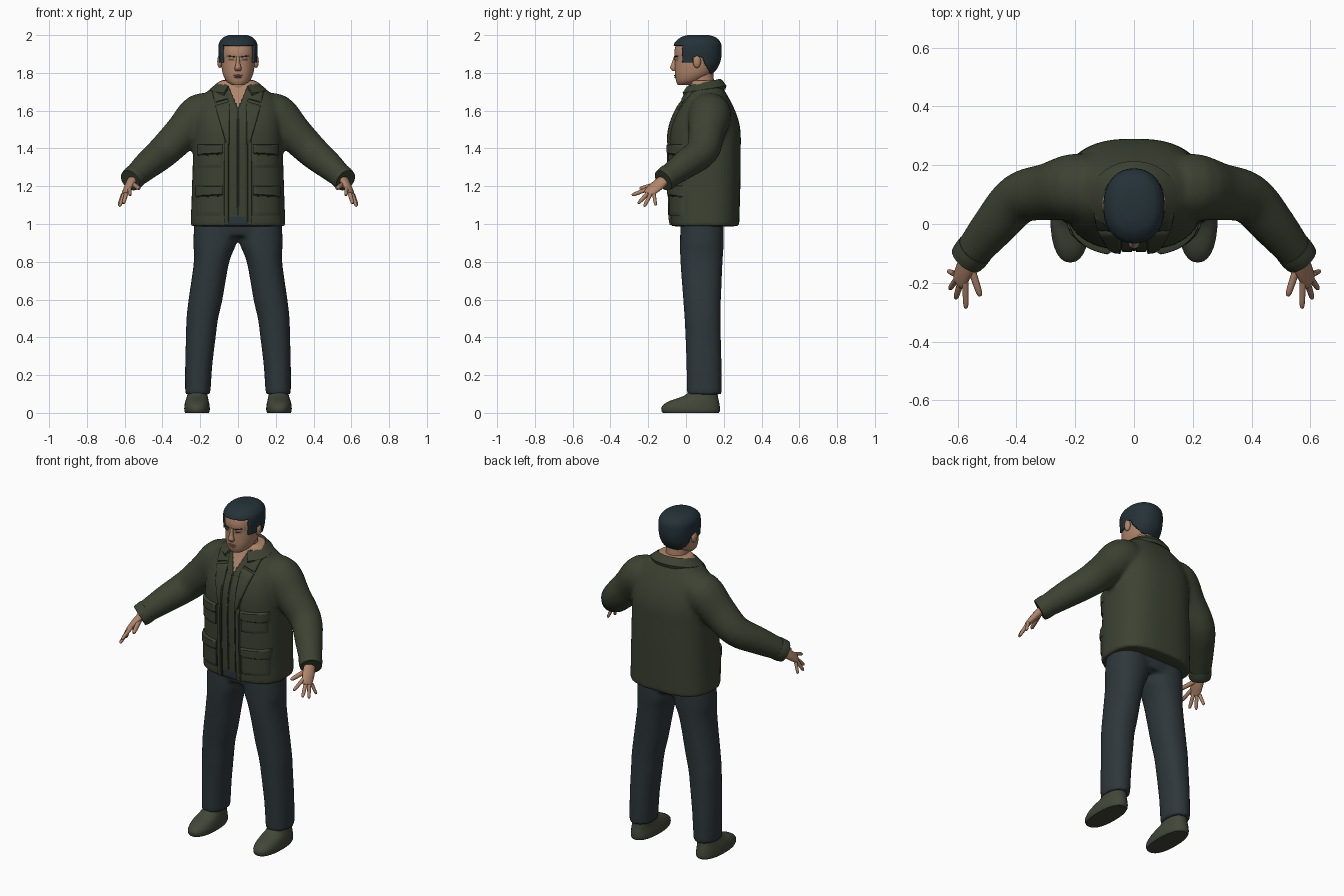
import bpy, bmesh, math
from mathutils import Vector, Matrix
from mathutils.bvhtree import BVHTree

cube = bpy.data.objects.get("Cube")
if cube:
    bpy.data.objects.remove(cube, do_unlink=True)


def material(name, r, g, b):
    m = bpy.data.materials.new(name)
    m.use_nodes = True
    m.diffuse_color = (r, g, b, 1)
    shader = m.node_tree.nodes["Principled BSDF"]
    shader.inputs["Base Color"].default_value = (r, g, b, 1)
    shader.inputs["Roughness"].default_value = 0.8
    return m


OLIVE = material("olive cloth", .045, .054, .032)
SEAM = material("dark seam", .018, .022, .013)
DENIM = material("dark blue trousers", .027, .038, .043)
SKIN = material("skin", .43, .235, .145)
LIP = material("lip", .30, .14, .09)
HAIR = material("black hair", .018, .032, .040)
SHOE = material("shoe leather", .055, .062, .040)


def spline(rings, steps):
    """Catmull-Rom interpolation of ring parameters."""
    rows = [Vector(r) for r in rings]
    out = []
    for i in range(len(rows) - 1):
        p, q = rows[i], rows[i + 1]
        o = rows[i - 1] if i else p
        n = rows[i + 2] if i + 2 < len(rows) else q
        for k in range(steps):
            t = k / steps
            out.append(p + (q - o) * (t / 2) + (o * 2 - p * 5 + q * 4 - n) * (t * t / 2)
                       + (p * 3 - o - q * 3 + n) * (t ** 3 / 2))
    return out + [rows[-1]]


def loft(bm, rings, sides=28, power=2.0, steps=4, axis=None, ref=(0, 1, 0)):
    """Skin over rings of (x, y, z, half width, half depth)."""
    rows = spline(rings, steps)
    loops = []
    for i, row in enumerate(rows):
        before, after = rows[max(i - 1, 0)], rows[min(i + 1, len(rows) - 1)]
        t = Vector(axis) if axis else Vector(after[:3]) - Vector(before[:3])
        t.normalize()
        v = Vector(ref)
        v = (v - t * v.dot(t)).normalized()
        u = v.cross(t)
        loop = []
        for k in range(sides):
            c, s = math.cos(math.tau * k / sides), math.sin(math.tau * k / sides)
            c = math.copysign(abs(c) ** (2 / power), c)
            s = math.copysign(abs(s) ** (2 / power), s)
            loop.append(bm.verts.new(Vector(row[:3]) + u * c * row[3] + v * s * row[4]))
        loops.append(loop)
    for a, b in zip(loops, loops[1:]):
        for k in range(sides):
            j = (k + 1) % sides
            bm.faces.new((a[k], a[j], b[j], b[k]))
    bm.faces.new(loops[0][::-1])
    bm.faces.new(loops[-1])


UP = (0, 0, 1)


def ball(bm, centre, size):
    place = Matrix.Translation(centre) @ Matrix.Diagonal((*size, 1))
    bmesh.ops.create_uvsphere(bm, u_segments=16, v_segments=10, radius=1, matrix=place)


def smooth(obj):
    bpy.ops.object.select_all(action='DESELECT')
    obj.select_set(True)
    bpy.context.view_layer.objects.active = obj
    bpy.ops.object.shade_smooth_by_angle(angle=math.radians(50))


def finish(name, bm, mats, mirror=False, fuse=0, closed=True):
    """Turn the bmesh into an object, optionally mirrored and fused into one skin."""
    if mirror:
        copy = bmesh.ops.duplicate(bm, geom=bm.verts[:] + bm.edges[:] + bm.faces[:])["geom"]
        for v in copy:
            if isinstance(v, bmesh.types.BMVert):
                v.co.x *= -1
        bmesh.ops.reverse_faces(bm, faces=[f for f in copy if isinstance(f, bmesh.types.BMFace)])
    if closed:
        bmesh.ops.recalc_face_normals(bm, faces=bm.faces[:])
    mesh = bpy.data.meshes.new(name)
    bm.to_mesh(mesh)
    bm.free()
    obj = bpy.data.objects.new(name, mesh)
    bpy.context.collection.objects.link(obj)
    if fuse:
        rem = obj.modifiers.new("fuse", 'REMESH')
        rem.mode, rem.voxel_size = 'VOXEL', fuse
        relax = obj.modifiers.new("relax", 'SMOOTH')
        relax.factor, relax.iterations = .5, 8
        graph = bpy.context.evaluated_depsgraph_get()
        fused = bpy.data.meshes.new_from_object(obj.evaluated_get(graph))
        obj.modifiers.clear()
        obj.data = fused
    obj.data.materials.clear()
    for m in mats:
        obj.data.materials.append(m)
    smooth(obj)
    return obj


def surface(obj):
    return BVHTree.FromPolygons([v.co.copy() for v in obj.data.vertices],
                                [tuple(p.vertices) for p in obj.data.polygons])


def patch(name, tree, corners, thick, mat, mirror=True, n=12):
    """Raised panel laid on the front of a surface; corners are (x, z) around it."""
    a, b, c, d = (Vector(p) for p in corners)
    bm = bmesh.new()
    grid = []
    for i in range(n + 1):
        for j in range(n + 1):
            p = a.lerp(b, i / n).lerp(d.lerp(c, i / n), j / n)
            hit = tree.ray_cast(Vector((p.x, -1, p.y)), Vector((0, 1, 0)))[0]
            y = min(hit.y, .09) if hit else .05
            edge = i in (0, n) or j in (0, n)
            grid.append(bm.verts.new((p.x, y - thick * (.65 if edge else 1), p.y)))
    for i in range(n):
        for j in range(n):
            k = i * (n + 1) + j
            bm.faces.new((grid[k], grid[k + 1], grid[k + n + 2], grid[k + n + 1]))
    rim = [e for e in bm.edges if e.is_boundary]
    skirt = bmesh.ops.extrude_edge_only(bm, edges=rim)["geom"]
    for v in skirt:
        if isinstance(v, bmesh.types.BMVert):
            v.co.y += thick + .006
    bmesh.ops.recalc_face_normals(bm, faces=bm.faces[:])
    front = max(bm.faces, key=lambda f: abs(f.normal.y))
    if front.normal.y > 0:
        bmesh.ops.reverse_faces(bm, faces=bm.faces[:])
    return finish(name, bm, [mat], mirror, closed=False)


# Jacket: torso and both sleeves fused into one skin
bm = bmesh.new()
loft(bm, [(0, .10, .988, .252, .182), (0, .10, 1.1, .247, .185), (0, .10, 1.25, .242, .189),
          (0, .10, 1.4, .237, .190), (0, .102, 1.5, .235, .186), (0, .105, 1.58, .23, .163),
          (0, .108, 1.65, .208, .128), (0, .108, 1.70, .165, .10), (0, .105, 1.735, .118, .082),
          (0, .10, 1.76, .095, .075)], sides=48, power=2.6, axis=UP)
for side in (1, -1):
    loft(bm, [(side * x, y, z, r, r) for x, y, z, r in (
        (.12, .125, 1.585, .10), (.20, .125, 1.575, .115), (.29, .11, 1.487, .098),
        (.39, .087, 1.387, .087), (.475, -.005, 1.315, .076), (.565, -.115, 1.235, .058))])
jacket = finish("jacket", bm, [OLIVE, SKIN, DENIM], fuse=.011)
for p in jacket.data.polygons:
    x, y, z = p.center
    if z > 1.738 or (y < .08 and abs(x) < (z - 1.62) * .5):
        p.material_index = 1      # open neck
    elif y < 0 and abs(x) < .048 and z < 1.04 and p.normal.y < -.5:
        p.material_index = 2      # gap above the waist
cloth = surface(jacket)

# Jacket front: plackets, lapels, collar points and pockets
patch("inner_placket", cloth, [(.006, 1.60), (.042, 1.62), (.042, 1.045), (.006, 1.045)], .006, OLIVE)
patch("centre_seam", cloth, [(-.005, 1.61), (.005, 1.61), (.005, 1.045), (-.005, 1.045)], .002, SEAM, False)
patch("neck_edge", cloth, [(.052, 1.735), (.08, 1.735), (.035, 1.60), (.001, 1.605)], .008, OLIVE)
patch("front_edge", cloth, [(.05, 1.45), (.072, 1.45), (.075, .995), (.05, .995)], .012, OLIVE)
patch("front_edge_seam", cloth, [(.044, 1.43), (.05, 1.43), (.05, 1.0), (.044, 1.0)], .004, SEAM)
patch("lapel", cloth, [(.045, 1.65), (.122, 1.628), (.062, 1.42), (.045, 1.42)], .014, OLIVE)
patch("collar_point", cloth, [(.06, 1.71), (.135, 1.70), (.125, 1.64), (.052, 1.662)], .014, OLIVE)
for label, low, high, reach in (("chest", 1.30, 1.41, .212), ("hip", 1.045, 1.19, .222)):
    patch(label + "_pocket", cloth, [(.085, high), (reach, high), (reach, low), (.085, low)], .012, OLIVE)
    patch(label + "_flap", cloth, [(.08, high + .012), (reach + .005, high + .012),
                                   (reach + .005, high - .045), (.08, high - .035)], .02, OLIVE)
    patch(label + "_flap_seam", cloth, [(.085, high - .03), (reach, high - .03),
                                        (reach, high - .05), (.085, high - .043)], .014, SEAM)

# Folded collar, open at the throat
bm = bmesh.new()
profile = [(.085, .075, -.045), (.093, .083, -.005), (.102, .092, .004), (.115, .102, -.004),
           (.150, .124, -.033), (.146, .118, -.052)]
columns = []
for k in range(41):
    ang = math.radians(-150 + 300 * k / 40)
    columns.append([bm.verts.new((a * math.sin(ang), .09 + b * math.cos(ang),
                                  1.745 + .02 * math.cos(ang) + dz)) for a, b, dz in profile])
for p, q in zip(columns, columns[1:]):
    for i in range(len(profile)):
        j = (i + 1) % len(profile)
        bm.faces.new((p[i], p[j], q[j], q[i]))
bm.faces.new(columns[0][::-1])
bm.faces.new(columns[-1])
finish("collar", bm, [OLIVE])

# Cuffs
bm = bmesh.new()
loft(bm, [(.541, -.086, 1.257, .064, .064), (.556, -.104, 1.243, .064, .064),
          (.570, -.121, 1.231, .060, .060)])
finish("cuffs", bm, [OLIVE], mirror=True)

# Hands: palm, four fingers and thumb
bm = bmesh.new()
loft(bm, [(.552, -.10, 1.248, .024, .030), (.575, -.15, 1.205, .021, .036),
          (.594, -.192, 1.170, .014, .031), (.599, -.201, 1.160, .008, .024)],
     sides=16, ref=(.035, .033, -.03))
for base, tip, r in (((.574, -.195, 1.188), (.572, -.287, 1.152), .0105),
                     ((.588, -.192, 1.174), (.607, -.254, 1.108), .0105),
                     ((.602, -.185, 1.163), (.627, -.221, 1.093), .010),
                     ((.610, -.170, 1.157), (.632, -.160, 1.098), .009),
                     ((.556, -.145, 1.212), (.523, -.245, 1.187), .0125)):
    base, tip = Vector(base), Vector(tip)
    loft(bm, [(*base.lerp(tip, t), r * s, r * s) for t, s in
              ((0, 1.1), (.5, 1), (.88, .85), (1, .4))], sides=10, steps=2, ref=(1, 0, 0))
finish("hands", bm, [SKIN], mirror=True)

# Trousers: pelvis and both legs fused into one skin
bm = bmesh.new()
loft(bm, [(0, .085, 1.07, .22, .115), (0, .085, 1.0, .232, .117), (0, .085, .935, .225, .105)],
     power=2.4, axis=UP)
for side in (1, -1):
    loft(bm, [(side * x, y, z, a, b) for x, y, z, a, b in (
        (.117, .085, 1.0, .115, .115), (.122, .084, .90, .115, .116), (.14, .082, .80, .094, .112),
        (.172, .085, .60, .090, .10), (.189, .088, .50, .084, .096), (.197, .091, .40, .079, .094),
        (.208, .095, .25, .072, .093), (.213, .096, .098, .067, .092))], axis=UP, power=2.2)
finish("trousers", bm, [DENIM], fuse=.011)

# Shoes
bm = bmesh.new()
loft(bm, [(.217, .025, 0, .062, .148), (.217, .025, .012, .067, .155), (.217, .026, .035, .067, .153),
          (.217, .042, .062, .062, .132), (.215, .08, .092, .054, .088), (.213, .097, .13, .050, .070)],
     axis=UP, power=2.3)
finish("shoes", bm, [SHOE], mirror=True)

# Head, neck and ears
skull = [(0, -.012, 1.737, .034, .032), (0, .012, 1.755, .060, .064), (0, .036, 1.79, .079, .094),
         (0, .050, 1.83, .087, .109), (0, .056, 1.87, .090, .115), (0, .056, 1.91, .092, .118),
         (0, .059, 1.95, .088, .110), (0, .062, 1.978, .067, .083), (0, .062, 1.991, .035, .045)]
bm = bmesh.new()
loft(bm, skull, sides=40, power=2.2, axis=UP)
head = finish("head", bm, [SKIN])
face = surface(head)
bm = bmesh.new()
loft(bm, [(0, .085, 1.60, .07, .065), (0, .085, 1.70, .064, .066), (0, .075, 1.82, .062, .068)], axis=UP)
finish("neck", bm, [SKIN])
bm = bmesh.new()
ball(bm, (.096, .058, 1.86), (.014, .021, .034))
finish("ears", bm, [SKIN], mirror=True)

# Face: nose, lips, brows and eyes
bm = bmesh.new()
loft(bm, [(0, -.055, 1.888, .008, .009), (0, -.062, 1.85, .011, .014), (0, -.066, 1.826, .018, .018),
          (0, -.058, 1.810, .015, .011)], sides=16, axis=UP)
finish("nose", bm, [SKIN])
bm = bmesh.new()
ball(bm, (0, -.053, 1.786), (.025, .010, .005))
ball(bm, (0, -.052, 1.777), (.021, .010, .005))
finish("lips", bm, [LIP])
patch("brows", face, [(.014, 1.888), (.058, 1.893), (.060, 1.887), (.014, 1.881)], .004, HAIR, n=6)
patch("eyelids", face, [(.018, 1.878), (.052, 1.878), (.050, 1.862), (.020, 1.862)], .004, LIP, n=6)
patch("eyes", face, [(.023, 1.872), (.047, 1.872), (.046, 1.867), (.024, 1.867)], .006, HAIR, n=6)


# Hair: a shell round the skull, trimmed along the hairline
def hairline(y):
    if y < -.02:
        return 1.945
    if y < .04:
        return 1.855
    return 1.885 - max(0, y - .085) * 1.9


bm = bmesh.new()
loft(bm, [(0, y + .003, z + .009, a + .012, b + .012) for x, y, z, a, b in skull],
     sides=80, power=2.2, steps=8, axis=UP)
bmesh.ops.recalc_face_normals(bm, faces=bm.faces[:])
bald = [f for f in bm.faces if f.calc_center_median().z < hairline(f.calc_center_median().y)]
bmesh.ops.delete(bm, geom=bald, context='FACES')
hair = finish("hair", bm, [HAIR], closed=False)
shell = hair.modifiers.new("thickness", 'SOLIDIFY')
shell.thickness, shell.offset = .014, -1
